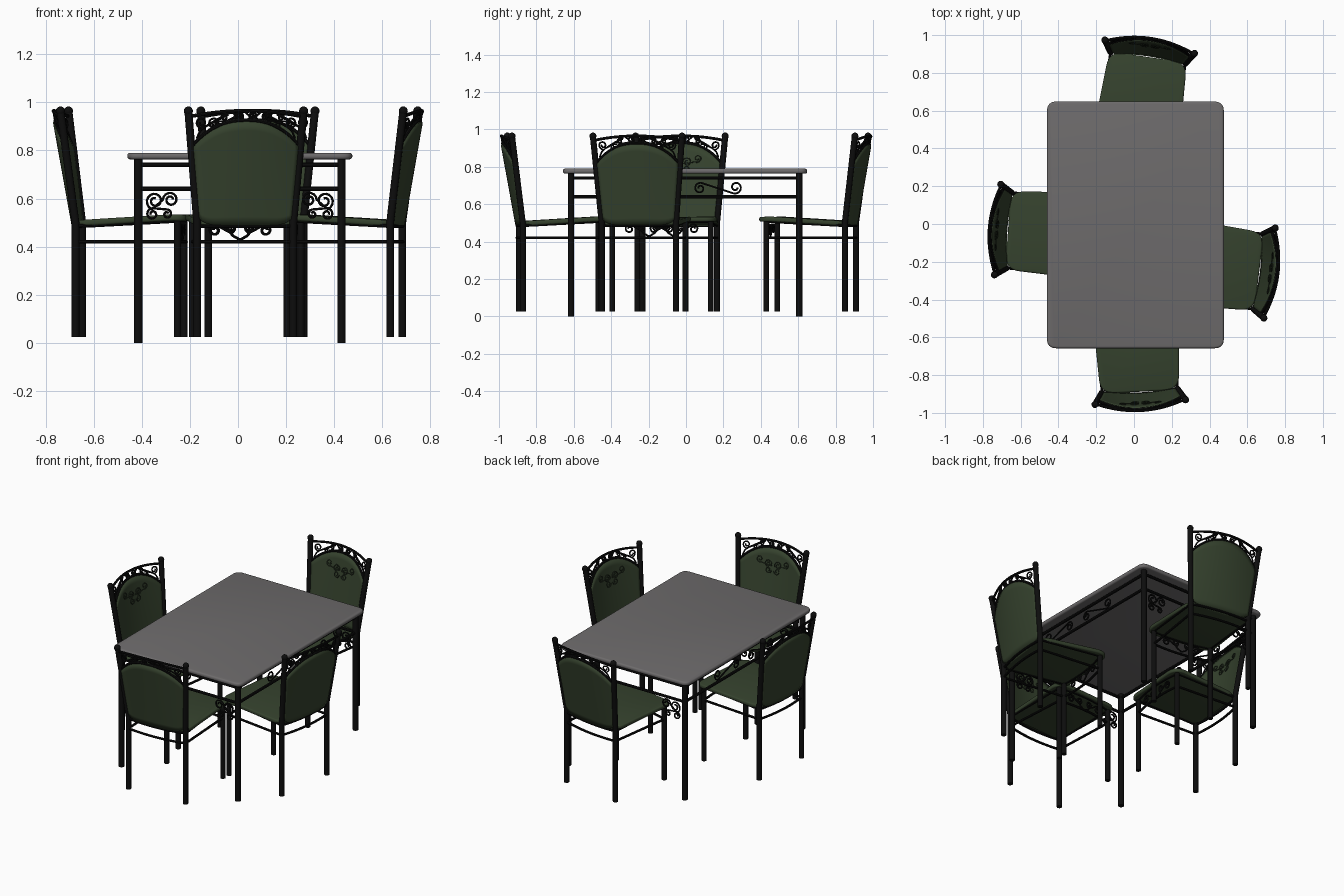
import bpy, bmesh, math
from mathutils import Matrix, Vector

if "Cube" in bpy.data.objects:
    bpy.data.objects.remove(bpy.data.objects["Cube"])


def material(name, rgb):
    m = bpy.data.materials.new(name)
    m.diffuse_color = (*rgb, 1)
    m.use_nodes = True
    m.node_tree.nodes["Principled BSDF"].inputs["Base Color"].default_value = m.diffuse_color
    return m


BLACK = material("black metal", (0.004, 0.004, 0.004))
GREEN = material("green fabric", (0.036, 0.055, 0.027))
PATTERN = material("dark green pattern", (0.016, 0.024, 0.013))
GREY = material("grey top", (0.155, 0.148, 0.15))


def add(name, mesh, mat, angle=40):
    mesh.materials.clear()
    mesh.materials.append(mat)
    mesh.shade_smooth()
    mesh.set_sharp_from_angle(angle=math.radians(angle))
    ob = bpy.data.objects.new(name, mesh)
    bpy.context.collection.objects.link(ob)
    return ob


def tube(name, paths, r, mat=BLACK, res=2):
    """Round bars along one or more 3D polylines, as one mesh."""
    cu = bpy.data.curves.new(name, 'CURVE')
    cu.dimensions = '3D'
    cu.bevel_depth, cu.bevel_resolution, cu.use_fill_caps = r, res, True
    for path in paths:
        s = cu.splines.new('POLY')
        s.points.add(len(path) - 1)
        for p, co in zip(s.points, path):
            p.co = (*co, 1)
    tmp = bpy.data.objects.new(name, cu)
    bpy.context.collection.objects.link(tmp)
    bpy.context.view_layer.update()
    mesh = bpy.data.meshes.new_from_object(tmp.evaluated_get(bpy.context.evaluated_depsgraph_get()))
    bpy.data.objects.remove(tmp)
    return add(name, mesh, mat)


def slab(name, corners, radius, z0, z1, bevel, mat):
    """Flat plate with rounded corners (counter-clockwise) and rounded rims."""
    bm = bmesh.new()
    verts, n = [], len(corners)
    for i in range(n):
        p, a, b = (Vector(corners[j % n]) for j in (i, i - 1, i + 1))
        s, e = p + (a - p).normalized() * radius, p + (b - p).normalized() * radius
        for k in range(9):
            t = k / 8
            q = s * (1 - t) ** 2 + p * 2 * t * (1 - t) + e * t * t
            verts.append(bm.verts.new((q.x, q.y, z0)))
    f = bm.faces.new(verts)
    ext = bmesh.ops.extrude_face_region(bm, geom=[f])
    bmesh.ops.translate(bm, vec=(0, 0, z1 - z0),
                        verts=[v for v in ext['geom'] if isinstance(v, bmesh.types.BMVert)])
    rim = [e for e in bm.edges if abs(e.verts[0].co.z - e.verts[1].co.z) < 1e-5]
    bmesh.ops.bevel(bm, geom=rim, offset=bevel, segments=3, profile=0.5, affect='EDGES')
    bmesh.ops.recalc_face_normals(bm, faces=bm.faces)
    mesh = bpy.data.meshes.new(name)
    bm.to_mesh(mesh)
    bm.free()
    return add(name, mesh, mat)


def spiral(cx, cz, r, a0, turns, n=22):
    """Spiral from its rim (angle a0, degrees) winding inwards."""
    out = []
    for i in range(n + 1):
        t = i / n
        a = math.radians(a0 + 360 * turns * t)
        k = r * (1 - 0.7 * t)
        out.append((cx + k * math.cos(a), cz + k * math.sin(a)))
    return out


def scroll(s1, s2):
    """Bar with a spiral at each end."""
    return spiral(*s1)[::-1] + spiral(*s2)


# ---- table ----
TX, TY = 0.0075, -0.005
slab("table_top", [(TX - .468, TY - .653), (TX + .468, TY - .653), (TX + .468, TY + .653),
                   (TX - .468, TY + .653)], 0.05, 0.763, 0.79, 0.011, GREY)
LX, LY = 0.423, 0.61
signs = [(sx, sy) for sx in (-1, 1) for sy in (-1, 1)]
tube("table_legs", [[(TX + sx * LX, TY + sy * LY, 0), (TX + sx * LX, TY + sy * LY, .765)]
                    for sx, sy in signs], 0.0175, res=3)
rails = []
for z in (0.74, 0.64):
    for s in (-1, 1):
        rails.append([(TX - LX, TY + s * LY, z), (TX + LX, TY + s * LY, z)])
        rails.append([(TX + s * LX, TY - LY, z), (TX + s * LX, TY + LY, z)])
tube("table_rails", rails, 0.009)

# scrolled brackets under the short rails, S scrolls between the long rails
bracket = [scroll((.07, .59, .037, 250, -1.5), (.135, .595, .032, 180, -1.5)),
           scroll((.06, .535, .025, 90, 1.3), (.12, .535, .02, 100, -1.2))]
tube("table_brackets", [[(TX + sx * (LX - u), TY + sy * LY, z) for u, z in p]
                        for p in bracket for sx, sy in signs], 0.005)
long_s = scroll((.08, .685, .03, 80, 1.3), (.27, .69, .034, 250, 1.3))
tube("table_side_scrolls", [[(TX + sx * LX, TY + sy * u, z) for u, z in long_s]
                            for sx, sy in signs], 0.005)


# ---- chair, built once at the origin with its back towards +y ----
def back(u, z, off=0.0):
    """Point on the curved, leaning backrest surface; u runs -1..1 across."""
    t = (z - .5) / .465
    return (u * (.2 + .04 * t), .06 * t + (.02 + .025 * t) * (1 - u * u) + off, z)


def arch(u):
    return .815 + .107 * (1 - abs(u) ** 2.3)


def top(u):
    return .94 + .025 * (1 - u * u)


us = [i / 12 - 1 for i in range(25)]
parts = []
posts = [[(s * .2, 0, .025), (s * .2, 0, .5), (s * .24, .06, .965)] for s in (-1, 1)]
parts.append(tube("chair_back_posts", posts, 0.0165, res=3))
parts.append(tube("chair_front_legs", [[(s * .197, -.425, .025), (s * .197, -.425, .515)]
                                       for s in (-1, 1)], 0.0155, res=3))

# round post ends
bm = bmesh.new()
for s in (-1, 1):
    bmesh.ops.create_uvsphere(bm, u_segments=12, v_segments=8, radius=.019,
                              matrix=Matrix.Translation((s * .24, .06, .964)))
me = bpy.data.meshes.new("chair_finials")
bm.to_mesh(me)
bm.free()
parts.append(add("chair_finials", me, BLACK))

# seat cushion, raised towards the front
seat = slab("chair_seat", [(-.232, -.468), (.232, -.468), (.208, .005), (-.208, .005)],
            0.075, 0, 0.026, 0.009, GREEN)
for v in seat.data.vertices:
    v.co.z += .483 - .07 * v.co.y - .09 * max(0, -v.co.y - .36)
parts.append(seat)

# seat frame and lower stretchers
frame = []
for zb, zf in ((.485, .508), (.42, .42)):
    for s in (-1, 1):
        frame.append([(s * .2, 0, zb), (s * .197, -.425, zf)])
    frame.append([(.197 * u, -.425 - .02 * (1 - u * u), zf) for u in us])
    frame.append([(.2 * u, .02 * (1 - u * u), zb) for u in us])
parts.append(tube("chair_stretchers", frame, 0.0075))

# padded back panel with arched top
bm = bmesh.new()
rows = 12
grid = []
for j in range(rows + 1):
    row = []
    for u in us:
        z0 = .492 + .03 * abs(u) ** 8
        z = z0 + (arch(u) - z0) * j / rows
        row.append(bm.verts.new(back(u * .95, z, -.01)))
    grid.append(row)
for j in range(rows):
    for i in range(len(us) - 1):
        bm.faces.new((grid[j][i], grid[j][i + 1], grid[j + 1][i + 1], grid[j + 1][i]))
bmesh.ops.recalc_face_normals(bm, faces=bm.faces)
if sum(f.normal.y for f in bm.faces) > 0:
    bmesh.ops.reverse_faces(bm, faces=bm.faces)
me = bpy.data.meshes.new("chair_back_panel")
bm.to_mesh(me)
bm.free()
panel = add("chair_back_panel", me, GREEN)
mod = panel.modifiers.new("thickness", 'SOLIDIFY')
mod.thickness, mod.offset = .02, -1
parts.append(panel)

# top rail and arch bar
parts.append(tube("chair_back_rails", [[back(u, top(u)) for u in us],
                                       [back(u * .98, arch(u) + .004) for u in us]], 0.0075))

# scrollwork between arch and top rail (x in metres across, z up)
fill = [scroll((.185, .915, .024, 270, 1.3), (.09, .938, .016, 150, -1.2)),
        scroll((.03, .942, .017, 200, -1.3), (.135, .905, .012, 60, 1)),
        [(.21, .85), (.195, .88), (.17, .9), (.12, .93), (.07, .955)],
        [(0, .925), (.03, .935), (.06, .96)]]
parts.append(tube("chair_crest_scrolls", [[back(s * x / .236, z) for x, z in p]
                                          for p in fill for s in (-1, 1)], 0.0045))

# pattern on the front of the panel
motif = [scroll((.035, .825, .026, 200, -1.4), (.09, .845, .022, 240, 1.3)),
         spiral(.03, .79, .022, 180, 1.2)]
parts.append(tube("chair_panel_pattern", [[back(s * x / .228, z, -.011) for x, z in p]
                                          for p in motif for s in (-1, 1)], 0.003, PATTERN, 1))

# scrollwork under the front of the seat
apron = [[(0, .428), (.03, .445), (.06, .485)],
         scroll((.04, .478, .02, 270, -1.2), (.105, .468, .026, 150, -1.4))]
parts.append(tube("chair_apron_scrolls", [[(s * x, -.432, z) for x, z in p]
                                          for p in apron for s in (-1, 1)], 0.005))

# ---- place four chairs round the table ----
places = [("back", .074, .879, -8.5), ("front", .030, -.883, 183),
          ("left", -.662, -.034, 86), ("right", .658, -.252, -97.2)]
for i, (side, x, y, ang) in enumerate(places):
    M = Matrix.Translation((x, y, 0)) @ Matrix.Rotation(math.radians(ang), 4, 'Z')
    for p in parts:
        ob = p.copy()
        bpy.context.collection.objects.link(ob)
        ob.name = side + "_" + p.name
        ob.matrix_world = M
for p in parts:
    bpy.data.objects.remove(p)
